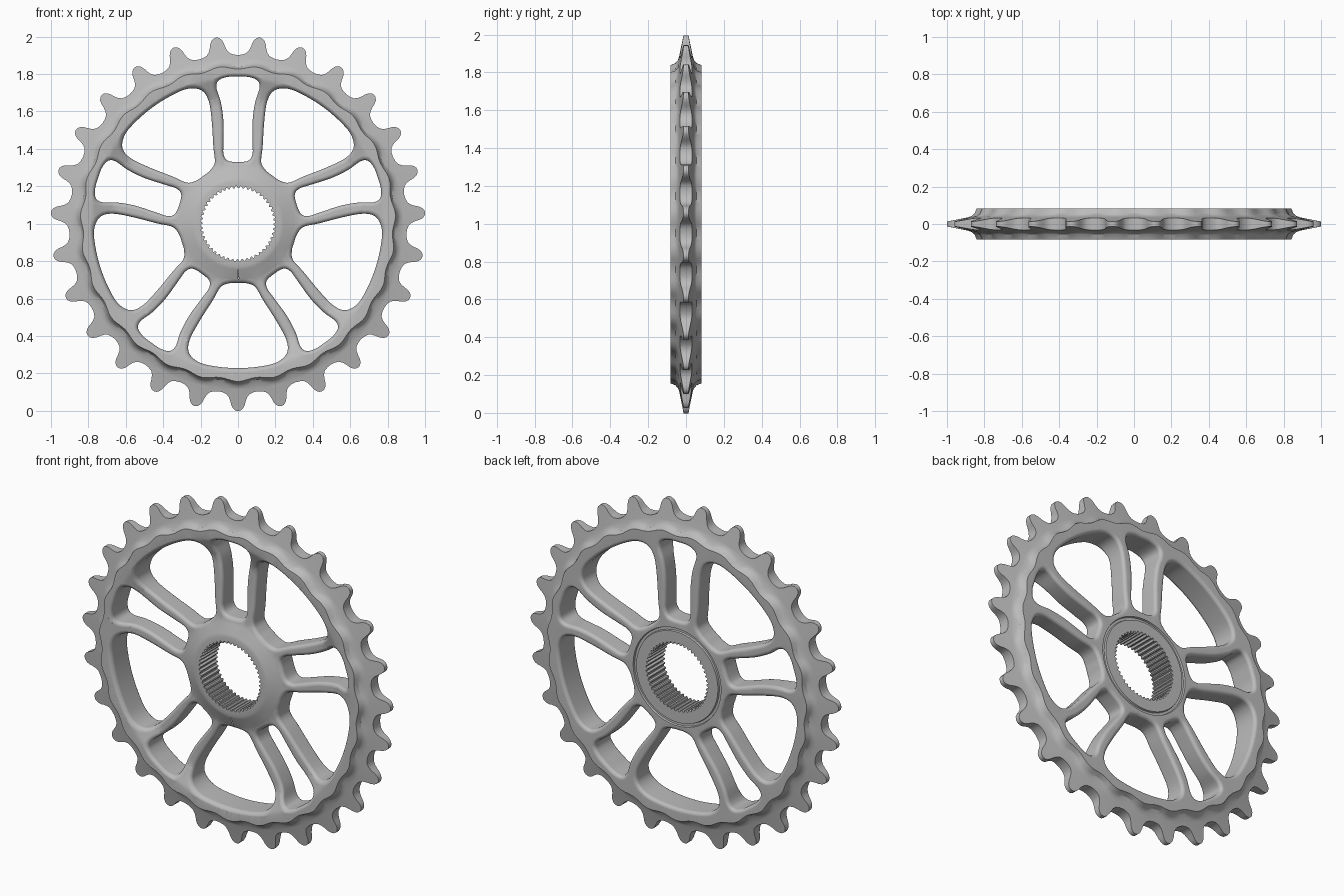
import bpy, bmesh, math
from math import sin, cos, pi
from mathutils import Vector

if "Cube" in bpy.data.objects:
    bpy.data.objects.remove(bpy.data.objects["Cube"])

TEETH = 27
FILLET = 0.02
SHOULDER = 0.835
# (radius, y) sections of the dished front and the flat back with its hub groove
FRONT = [(.1, -.075), (.225, -.075), (.245, -.07), (.3, -.046), (.33, -.04), (.5, -.035), (.64, -.033),
         (.68, -.038), (.77, -.076), (.79, -.083), (SHOULDER, -.083)]
BACK = [(.1, .083), (.265, .083), (.268, .073), (.282, .073), (.285, .083), (.5, .083),
        (.7, .083), (SHOULDER, .083)]
# Half-thickness of the chain flank from shoulder to tooth tip
FLANK = [(SHOULDER, .083), (.846, .056), (.862, .044), (.885, .036), (1.002, .013)]
# Half outlines as (sideways, radius)
TOOTH = [(0, 1.002), (.014, .999), (.027, .988), (.036, .97), (.041, .95), (.049, .929),
         (.062, .913), (.082, .905), (.105, .902)]
BIG_HOLE = [(0, .772), (.12, .763), (.21, .74), (.262, .69), (.258, .62), (.205, .52),
            (.135, .41), (.092, .338), (.045, .318), (0, .316)]
SMALL_HOLE = [(0, .787), (.06, .784), (.105, .765), (.115, .725), (.092, .65), (.078, .55),
              (.078, .43), (.077, .37), (.055, .337), (0, .33)]


def lookup(profile, r):
    for (r0, v0), (r1, v1) in zip(profile, profile[1:]):
        if r <= r1:
            return v0 + (v1 - v0) * (r - r0) / (r1 - r0)
    return profile[-1][1]


def place(t, r, angle, y):
    return (t * cos(angle) + r * sin(angle), y, 1 + r * cos(angle) - t * sin(angle))


def bridge(bm, a, b):
    n = len(a)
    for i in range(n):
        bm.faces.new((a[i], a[(i + 1) % n], b[(i + 1) % n], b[i]))


def make_object(bm, name):
    bmesh.ops.recalc_face_normals(bm, faces=bm.faces)
    mesh = bpy.data.meshes.new(name)
    bm.to_mesh(mesh)
    bm.free()
    obj = bpy.data.objects.new(name, mesh)
    bpy.context.collection.objects.link(obj)
    return obj


def smooth_loop(half, steps=5):
    """Mirror a half outline and run a closed spline through it."""
    pts = [Vector(p) for p in half] + [Vector((-t, r)) for t, r in half[-2:0:-1]]
    n, out = len(pts), []
    for i in range(n):
        a, b, c, d = (pts[(i + k) % n] for k in (-1, 0, 1, 2))
        for s in range(steps):
            u = s / steps
            out.append(.5 * (2 * b + (c - a) * u + (2 * a - 5 * b + 4 * c - d) * u * u
                             + (3 * b - a - 3 * c + d) * u ** 3))
    return out


def grow(loop, dist):
    out = []
    for i, p in enumerate(loop):
        d = (loop[(i + 1) % len(loop)] - loop[i - 1]).normalized()
        out.append(p + Vector((-d.y, d.x)) * dist)
    return out


def add_hole(bm, half, angle):
    """Prism that flares at both faces so that the cut leaves rounded rims."""
    loop = smooth_loop(half)
    arc = [k * pi / 8 for k in range(5)]
    layers = [(FILLET, None, -.2)]
    layers += [(FILLET * (1 - sin(a)), FRONT, FILLET * (1 - cos(a))) for a in arc]
    layers += [(FILLET * (1 - sin(a)), BACK, -FILLET * (1 - cos(a))) for a in reversed(arc)]
    layers += [(FILLET, None, .2)]
    rings = []
    for dist, face, y in layers:
        ring = []
        for p in grow(loop, dist):
            depth = y + (lookup(face, p.length) if face else 0)
            ring.append(bm.verts.new(place(p.x, p.y, angle, depth)))
        rings.append(ring)
    for a, b in zip(rings, rings[1:]):
        bridge(bm, a, b)
    bm.faces.new(rings[0])
    bm.faces.new(rings[-1])


# Toothed disc: angular columns follow the tooth outline
columns = []
for k in range(TEETH):
    middle = pi + k * 2 * pi / TEETH
    side = [(t / r, r) for t, r in TOOTH]
    side[-1] = (pi / TEETH, side[-1][1])
    for a, r in [(-a, r) for a, r in side[:0:-1]] + side[:-1]:
        columns.append((middle + a, r, cos(a * TEETH)))

bm = bmesh.new()


def disc_ring(r, y, wave=0):
    return [bm.verts.new(place(0, r + wave * w, a, y)) for a, _, w in columns]


def outline_ring(sign):
    return [bm.verts.new(place(0, r, a, sign * lookup(FLANK, r))) for a, r, _ in columns]


rings = [disc_ring(r, y) for r, y in FRONT[:-1]]
rings += [disc_ring(r, -y, w) for (r, y), w in zip(FLANK[:-1], (.008, .008, .006, 0))]
rings += [outline_ring(-1), outline_ring(1)]
rings += [disc_ring(r, y, w) for (r, y), w in zip(FLANK[-2::-1], (0, .006, .008, .008))]
rings += [disc_ring(r, y) for r, y in BACK[-2::-1]]
for a, b in zip(rings, rings[1:] + rings[:1]):
    bridge(bm, a, b)
sprocket = make_object(bm, "sprocket")

# Cutter: five wide and five narrow windows plus the splined bore
bm = bmesh.new()
for k in range(5):
    add_hole(bm, SMALL_HOLE, k * 2 * pi / 5)
    add_hole(bm, BIG_HOLE, (k + .5) * 2 * pi / 5)
SPLINES = 48
ends = []
for y in (-.2, .2):
    ends.append([bm.verts.new(place(0, (.19, .19, .201, .201)[i % 4], i * pi / (2 * SPLINES), y))
                 for i in range(4 * SPLINES)])
bridge(bm, *ends)
bm.faces.new(ends[0])
bm.faces.new(ends[1])
cutter = make_object(bm, "window_cutter")
cutter.hide_render = True

bpy.context.view_layer.objects.active = sprocket
sprocket.select_set(True)
cut = sprocket.modifiers.new("windows", 'BOOLEAN')
cut.operation = 'DIFFERENCE'
cut.solver = 'EXACT'
cut.object = cutter
bpy.ops.object.modifier_apply(modifier=cut.name)
bpy.data.objects.remove(cutter)

# Smooth castings with crisp machined edges
bpy.ops.object.shade_smooth_by_angle(angle=math.radians(32))
weighted = sprocket.modifiers.new("clean_normals", 'WEIGHTED_NORMAL')
weighted.keep_sharp = True

metal = bpy.data.materials.new("grey_metal")
metal.use_nodes = True
grey = (.5, .5, .5, 1)
metal.diffuse_color = grey
metal.node_tree.nodes["Principled BSDF"].inputs["Base Color"].default_value = grey
sprocket.data.materials.clear()
sprocket.data.materials.append(metal)
